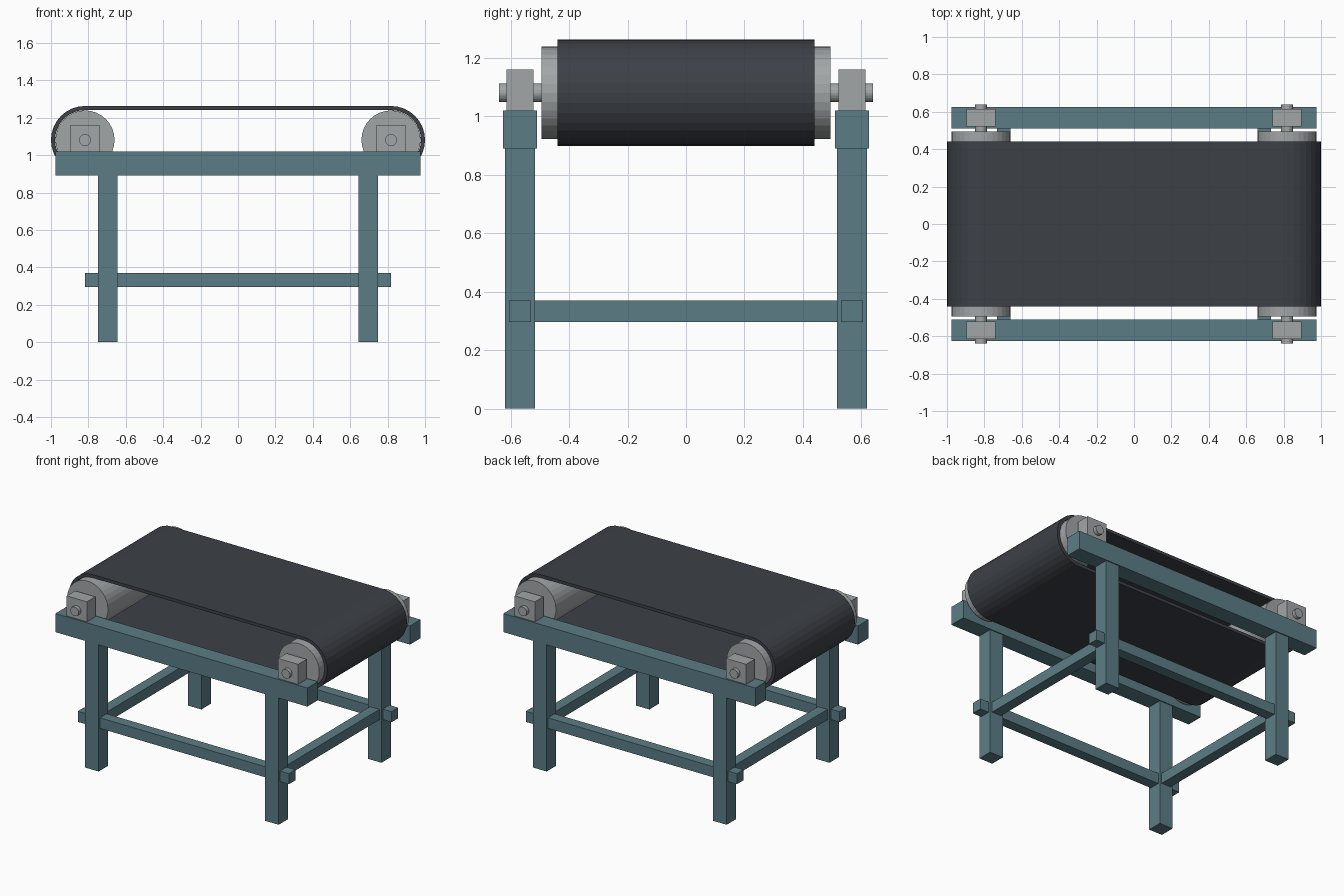
import bpy, bmesh, math
from mathutils import Matrix

cube = bpy.data.objects.get("Cube")
if cube:
    bpy.data.objects.remove(cube, do_unlink=True)


def material(name, rgb):
    m = bpy.data.materials.new(name)
    m.use_nodes = True
    color = (*rgb, 1)
    m.diffuse_color = color
    m.node_tree.nodes["Principled BSDF"].inputs["Base Color"].default_value = color
    return m


teal = material("teal paint", (0.105, 0.205, 0.235))
steel = material("grey steel", (0.36, 0.38, 0.385))
rubber = material("dark rubber", (0.046, 0.052, 0.063))


def finish(name, bm, mat):
    bmesh.ops.recalc_face_normals(bm, faces=bm.faces)
    mesh = bpy.data.meshes.new(name)
    bm.to_mesh(mesh)
    bm.free()
    mesh.materials.append(mat)
    ob = bpy.data.objects.new(name, mesh)
    bpy.context.collection.objects.link(ob)
    return ob


def box(name, center, size, mat):
    bm = bmesh.new()
    bmesh.ops.create_cube(bm, size=1, matrix=Matrix.Translation(center) @ Matrix.Diagonal((*size, 1)))
    return finish(name, bm, mat)


def cylinder_y(name, x, z, radius, length, sides, mat):
    bm = bmesh.new()
    turn = Matrix.Translation((x, 0, z)) @ Matrix.Rotation(math.pi / 2, 4, 'X')
    bmesh.ops.create_cone(bm, cap_ends=True, segments=sides, radius1=radius,
                          radius2=radius, depth=length, matrix=turn)
    return finish(name, bm, mat)


AXLE_X, AXLE_Z = 0.818, 1.081
FRAME_Y, LEG_X = 0.568, 0.697
STRETCHER_Z = 0.333


def belt(half_width, outer, inner, steps=16):
    """Closed loop around both rollers."""
    def loop_points(r):
        for side in (1, -1):
            for i in range(steps + 1):
                a = math.pi / 2 - math.pi * i / steps
                yield side * (AXLE_X + r * math.cos(a)), AXLE_Z + side * r * math.sin(a)

    bm = bmesh.new()
    rings = [[bm.verts.new((x, y, z)) for x, z in loop_points(r)]
             for r, y in ((outer, -half_width), (outer, half_width),
                          (inner, half_width), (inner, -half_width))]
    count = len(rings[0])
    for k in range(4):
        a, b = rings[k], rings[(k + 1) % 4]
        for i in range(count):
            j = (i + 1) % count
            bm.faces.new((a[i], a[j], b[j], b[i]))
    return finish("conveyor_belt", bm, rubber)


belt(0.44, 0.182, 0.16)

# Rollers, axles, cross stretchers at each end
for end, sx in (("left", 1), ("right", -1)):
    cylinder_y(f"{end}_roller", sx * AXLE_X, AXLE_Z, 0.158, 0.99, 32, steel)
    cylinder_y(f"{end}_axle", sx * AXLE_X, AXLE_Z, 0.032, 1.28, 20, steel)
    box(f"{end}_cross_stretcher", (sx * LEG_X, 0, STRETCHER_Z), (0.073, 1.1, 0.073), teal)

# Frame on the front and back
for face, sy in (("front", -1), ("back", 1)):
    y = sy * FRAME_Y
    box(f"{face}_rail", (0, y, 0.955), (1.95, 0.117, 0.13), teal)
    box(f"{face}_stretcher", (0, y, STRETCHER_Z), (1.634, 0.074, 0.074), teal)
    for end, sx in (("left", 1), ("right", -1)):
        box(f"{face}_{end}_leg", (sx * LEG_X, y, 0.4475), (0.104, 0.104, 0.895), teal)
        box(f"{face}_{end}_bearing", (sx * AXLE_X, y, 1.089), (0.156, 0.093, 0.142), steel)
